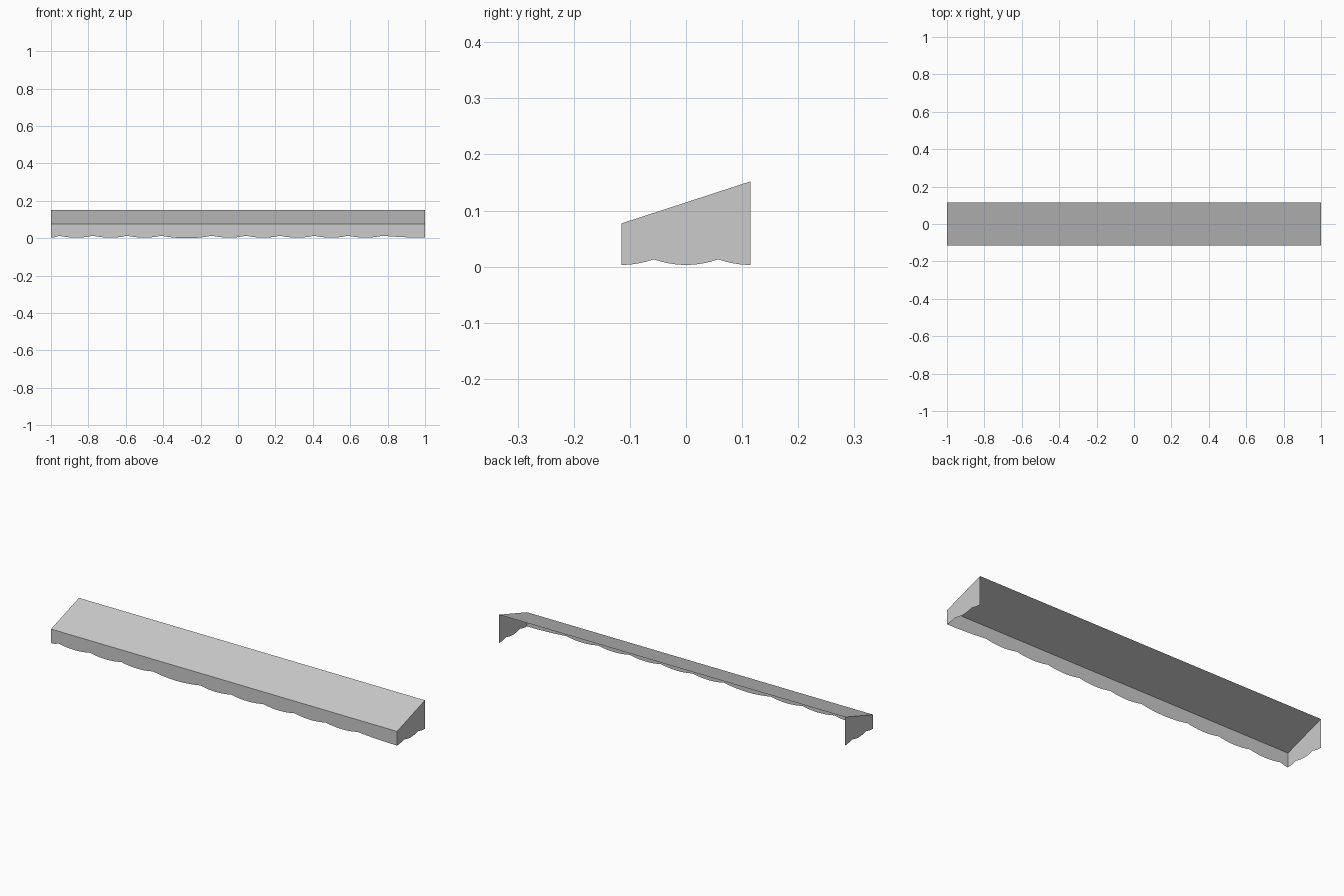
import bpy
import bmesh
from mathutils import Vector

if "Cube" in bpy.data.objects:
    bpy.data.objects.remove(bpy.data.objects["Cube"], do_unlink=True)

# One plain fabric colour
fabric = bpy.data.materials.new("grey_fabric")
fabric.use_nodes = True
GREY = (0.6, 0.6, 0.6, 1)
fabric.diffuse_color = GREY
fabric.node_tree.nodes["Principled BSDF"].inputs["Base Color"].default_value = GREY

HALF_X, HALF_Y = 1.0, 0.115
FRONT_Z, BACK_Z = 0.077, 0.152
HEM, CUSP = 0.003, 0.013
STEPS = 8


def scallop_hem(start, end, cusps):
    """Hem points (position, z): rounded lobes hanging between raised cusps."""
    # The outer lobes are cut off at the corners, where the hem is lowest
    lobes = [(2 * start - cusps[0], cusps[0])]
    lobes += list(zip(cusps, cusps[1:]))
    lobes.append((cusps[-1], 2 * end - cusps[-1]))
    points = []
    for a, b in lobes:
        low = 0.0 if 0.25 < b - a < 0.3 else HEM
        for i in range(STEPS):
            t = i / STEPS
            p = a + (b - a) * t
            if start < p < end:
                points.append((p, low + (CUSP - low) * (2 * t - 1) ** 2))
    return [(start, HEM)] + points + [(end, HEM)]


def make_sheet(name, outlines):
    """Thin sheet object made of flat polygons."""
    bm = bmesh.new()
    for outline in outlines:
        bm.faces.new([bm.verts.new(Vector(p)) for p in outline])
    mesh = bpy.data.meshes.new(name)
    bm.to_mesh(mesh)
    bm.free()
    mesh.materials.append(fabric)
    obj = bpy.data.objects.new(name, mesh)
    bpy.context.collection.objects.link(obj)
    return obj


def hanging_strips(hem, place, top):
    """Quads joining each hem segment to the top edge of the panel."""
    return [[place(a, za), place(b, zb), place(b, top(b)), place(a, top(a))]
            for (a, za), (b, zb) in zip(hem, hem[1:])]


def slope(y):
    return FRONT_Z + (BACK_Z - FRONT_Z) * (y + HALF_Y) / (2 * HALF_Y)


# Sloping canopy
make_sheet("canopy_top", [[(-HALF_X, -HALF_Y, FRONT_Z), (HALF_X, -HALF_Y, FRONT_Z),
                           (HALF_X, HALF_Y, BACK_Z), (-HALF_X, HALF_Y, BACK_Z)]])

# Front valance: two runs of scallops with one wider lobe between them
cusps = [-0.957 + 0.182 * i for i in range(4)] + [-0.139 + 0.182 * i for i in range(6)]
front_hem = scallop_hem(-HALF_X, HALF_X, cusps)
make_sheet("front_valance", hanging_strips(
    front_hem, lambda x, z: (x, -HALF_Y, z), lambda x: FRONT_Z))

# End panels, mirrored, with two cusps each
side_hem = scallop_hem(-HALF_Y, HALF_Y, [-HALF_Y / 2, HALF_Y / 2])
for name, side in (("left_end_panel", 1), ("right_end_panel", -1)):
    strips = hanging_strips(side_hem, lambda y, z: (side * HALF_X, y, z), slope)
    if side < 0:
        strips = [s[::-1] for s in strips]
    make_sheet(name, strips)
